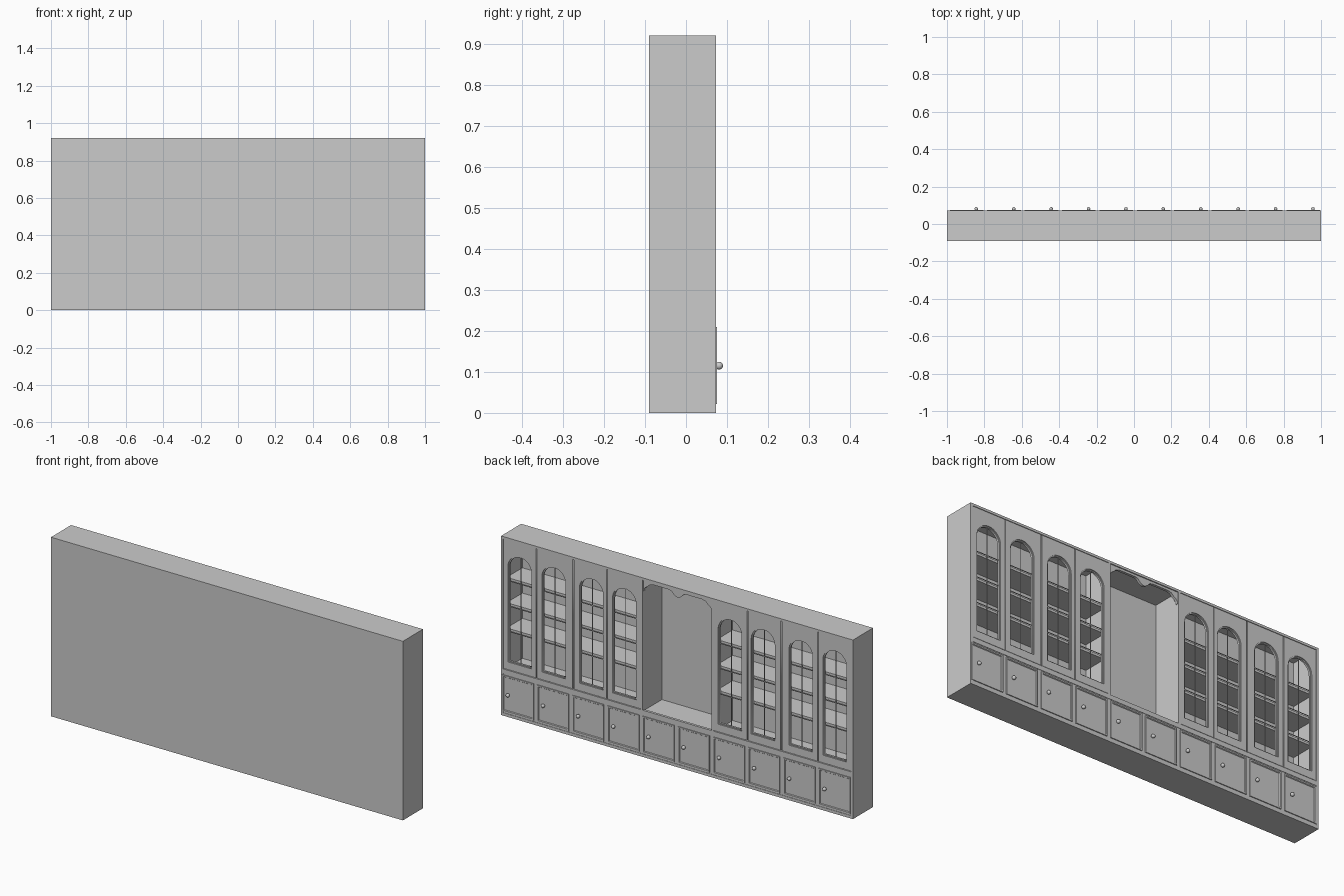
import bpy, bmesh, math

if "Cube" in bpy.data.objects:
    bpy.data.objects.remove(bpy.data.objects["Cube"])


def box(name, x0, x1, y0, y1, z0, z1):
    bm = bmesh.new()
    bmesh.ops.create_cube(bm, size=1)
    for v in bm.verts:
        v.co = ((x0 + x1) / 2 + v.co.x * (x1 - x0),
                (y0 + y1) / 2 + v.co.y * (y1 - y0),
                (z0 + z1) / 2 + v.co.z * (z1 - z0))
    me = bpy.data.meshes.new(name)
    bm.to_mesh(me)
    bm.free()
    ob = bpy.data.objects.new(name, me)
    bpy.context.collection.objects.link(ob)
    return ob


def plate(name, loops, y0, y1):
    """Flat board with outline and holes given as (x, z) loops."""
    cu = bpy.data.curves.new(name, 'CURVE')
    cu.dimensions = '2D'
    cu.fill_mode = 'BOTH'
    cu.extrude = (y1 - y0) / 2
    for pts in loops:
        sp = cu.splines.new('POLY')
        sp.points.add(len(pts) - 1)
        for p, (x, z) in zip(sp.points, pts):
            p.co = (x, z, 0, 1)
        sp.use_cyclic_u = True
    ob = bpy.data.objects.new(name, cu)
    bpy.context.collection.objects.link(ob)
    ob.rotation_euler.x = math.pi / 2
    ob.location.y = (y0 + y1) / 2
    bpy.ops.object.select_all(action='DESELECT')
    ob.select_set(True)
    bpy.context.view_layer.objects.active = ob
    bpy.ops.object.convert(target='MESH')


def arch(cx, r, z0, top, n=16):
    zc = top - r
    return [(cx - r, z0), (cx + r, z0)] + [
        (cx + r * math.cos(math.pi * i / n), zc + r * math.sin(math.pi * i / n))
        for i in range(n + 1)]


BACK, FRONT, TOP = -0.09, 0.073, 0.92

# carcass
box("back_panel", -1, 1, BACK, -0.083, 0, TOP)
box("lower_cabinet", -1, 1, BACK, 0.071, 0, 0.235)
box("base_rail", -1, 1, 0.06, FRONT, 0, 0.015)
box("waist_rail", -1, 1, 0.06, FRONT, 0.217, 0.24)
box("top_board", -1, 1, BACK, FRONT, 0.908, TOP)
for s, side in ((-1, "left"), (1, "right")):
    x0, x1 = sorted((s, s * 0.988))
    box(side + "_side", x0, x1, BACK, FRONT, 0, TOP)
    x0, x1 = sorted((s * 0.195, s * 0.207))
    box(side + "_niche_wall", x0, x1, BACK, FRONT, 0.23, TOP)
    # shelves
    x0, x1 = sorted((s * 0.2, s * 0.99))
    for i, z in enumerate((0.44, 0.57, 0.70)):
        box(f"{side}_shelf_{i}", x0, x1, -0.085, 0.045, z - 0.012, z)

# arched glazed doors, each a board with a window, rim and glazing bars
doors = [(0.207, 0.397, 0.300), (0.401, 0.588, 0.488),
         (0.594, 0.798, 0.702), (0.802, 0.988, 0.895)]
for s in (-1, 1):
    for i, (a, b, c) in enumerate(doors):
        x0, x1 = sorted((s * a, s * b))
        cx = s * c
        plate(f"arched_door_{s}_{i}",
              [[(x0, 0.243), (x1, 0.243), (x1, 0.907), (x0, 0.907)],
               arch(cx, 0.068, 0.282, 0.838)], 0.058, 0.071)
        plate(f"window_rim_{s}_{i}",
              [arch(cx, 0.069, 0.281, 0.839), arch(cx, 0.063, 0.287, 0.833)], 0.056, 0.066)
        box(f"upright_bar_{s}_{i}", cx - 0.0015, cx + 0.0015, 0.059, 0.062, 0.285, 0.835)
        for j, z in enumerate((0.434, 0.564, 0.694)):
            box(f"cross_bar_{s}_{i}_{j}", cx - 0.065, cx + 0.065, 0.059, 0.062, z - 0.0015, z + 0.0015)

# scalloped valance over the niche
half = [(0.196, 0.845), (0.193, 0.858), (0.185, 0.87), (0.17, 0.88), (0.158, 0.892),
        (0.14, 0.897), (0.05, 0.897), (0.035, 0.893), (0.025, 0.882), (0.012, 0.872)]
plate("valance", [[(-0.196, 0.91), (0.196, 0.91)] + half + [(0, 0.869)]
                  + [(-x, z) for x, z in reversed(half)]], 0.055, 0.068)

# lower doors with recessed panels and knobs
for i in range(10):
    cx = -0.895 + 0.2 * i
    d = box(f"lower_door_{i}", cx - 0.09, cx + 0.09, 0.06, 0.0755, 0.022, 0.21)
    bm = bmesh.new()
    bm.from_mesh(d.data)
    bm.normal_update()
    face = max(bm.faces, key=lambda f: f.calc_center_median().y)
    bmesh.ops.inset_region(bm, faces=[face], thickness=0.01)
    bmesh.ops.inset_region(bm, faces=[face], thickness=0.004, depth=-0.004)
    bm.to_mesh(d.data)
    bm.free()
    bpy.ops.mesh.primitive_cylinder_add(vertices=16, radius=0.004, depth=0.012,
                                        location=(cx + 0.052, 0.075, 0.115),
                                        rotation=(math.pi / 2, 0, 0))
    bpy.context.object.name = f"knob_stem_{i}"
    bpy.ops.mesh.primitive_uv_sphere_add(segments=20, ring_count=12, radius=0.0095,
                                         location=(cx + 0.052, 0.0808, 0.115))
    bpy.context.object.name = f"knob_{i}"
    bpy.ops.object.shade_smooth()
